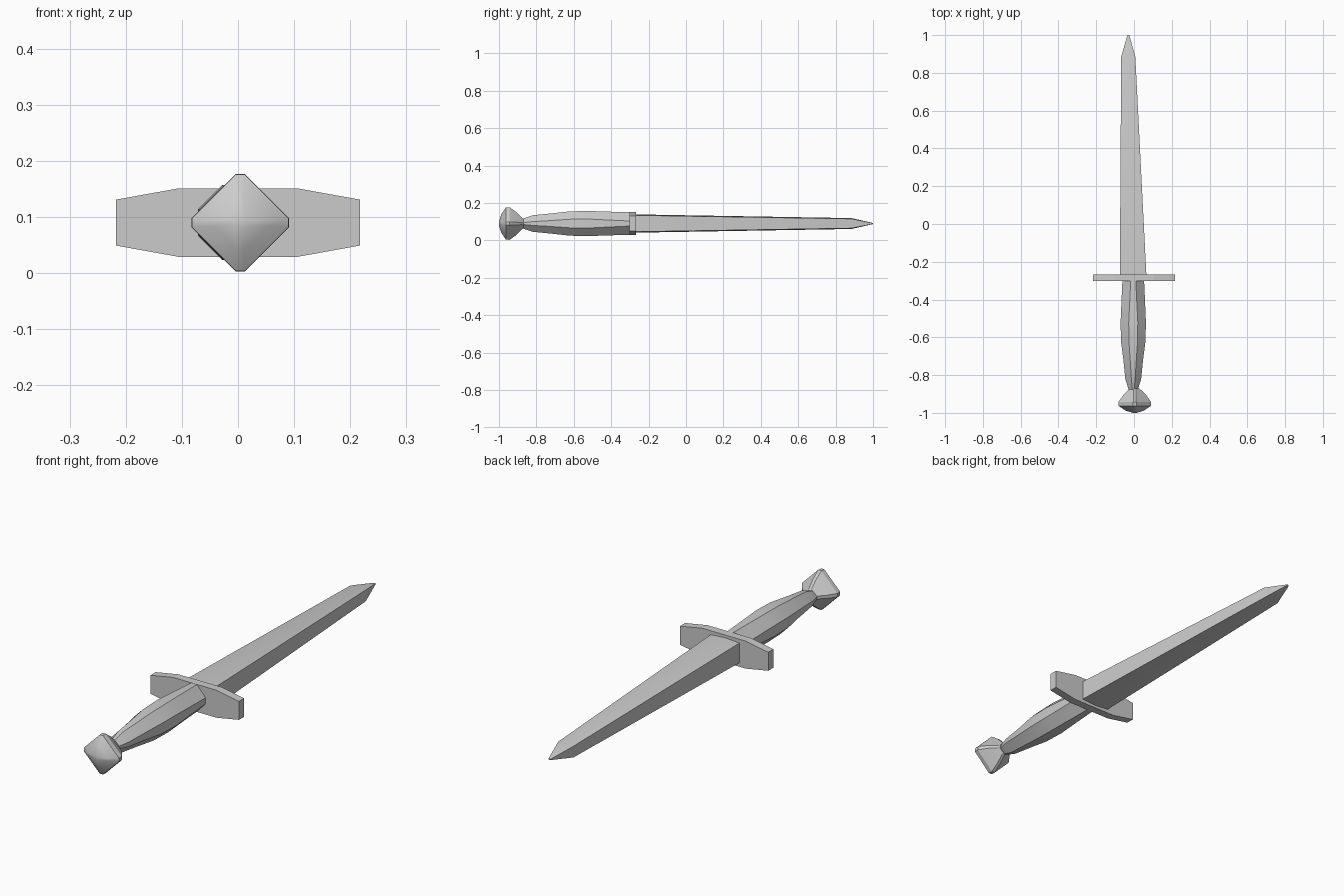
import bpy, bmesh, math

default_cube = bpy.data.objects.get("Cube")
if default_cube:
    bpy.data.objects.remove(default_cube, do_unlink=True)

steel = bpy.data.materials.new("grey steel")
steel.use_nodes = True
colour = (0.6, 0.6, 0.6, 1)
steel.diffuse_color = colour
steel.node_tree.nodes["Principled BSDF"].inputs["Base Color"].default_value = colour

MID_Z = 0.09


def loft(name, rings, angle):
    """Skin a list of (y, [(x, z), ...]) sections, z measured from the axis."""
    bm = bmesh.new()
    loops = [[bm.verts.new((x, y, MID_Z + z)) for x, z in pts] for y, pts in rings]
    count = len(loops[0])
    for a, b in zip(loops, loops[1:]):
        for i in range(count):
            j = (i + 1) % count
            bm.faces.new((a[i], a[j], b[j], b[i]))
    bm.faces.new(loops[0])
    bm.faces.new(loops[-1])
    bmesh.ops.recalc_face_normals(bm, faces=bm.faces)
    mesh = bpy.data.meshes.new(name)
    bm.to_mesh(mesh)
    bm.free()
    obj = bpy.data.objects.new(name, mesh)
    mesh.materials.append(steel)
    bpy.context.collection.objects.link(obj)
    bpy.ops.object.select_all(action="DESELECT")
    obj.select_set(True)
    bpy.context.view_layer.objects.active = obj
    bpy.ops.object.shade_smooth_by_angle(angle=math.radians(angle))
    return obj


def octagon(cx, rx, rz, flat):
    """Diamond with cut corners; flat is half the length of each cut."""
    half = [(rx, -flat), (rx, flat), (flat, rz), (-flat, rz)]
    return [(cx + s * x, s * z) for s in (1, -1) for x, z in half]


def blade_section(left, right, edge, ridge):
    mid = (left + right) / 2
    return [(left, -edge), (mid, -ridge), (right, -edge),
            (right, edge), (mid, ridge), (left, edge)]


# Blade: thick, nearly flat faces, one edge raked towards the point
loft("blade", [
    (-0.28, blade_section(-0.075, 0.066, 0.044, 0.049)),
    (0.885, blade_section(-0.068, 0.007, 0.025, 0.029)),
    (1.0, blade_section(-0.035, -0.025, 0.002, 0.003)),
], 25)

# Crossguard: thin plate tapering at both ends
outline = [(0.217, -0.041), (0.217, 0.041), (0.106, 0.061), (-0.106, 0.061)]
outline += [(-x, -z) for x, z in outline]
loft("crossguard", [(-0.303, outline), (-0.267, outline)], 5)

# Grip: swelling octagonal handle
grip = [(-0.885, 0.022, 0.022, 0.004), (-0.82, 0.042, 0.044, 0.010),
        (-0.72, 0.052, 0.054, 0.016), (-0.62, 0.065, 0.065, 0.023),
        (-0.52, 0.067, 0.067, 0.024), (-0.40, 0.062, 0.063, 0.018),
        (-0.29, 0.057, 0.060, 0.013)]
loft("grip", [(y, octagon(-0.004, rx, rz, f)) for y, rx, rz, f in grip], 25)

# Pommel: rounded diamond nut
pommel = [(-1.0, 0.010, 0.004), (-0.988, 0.048, 0.006), (-0.963, 0.086, 0.008),
          (-0.943, 0.087, 0.008), (-0.905, 0.060, 0.007), (-0.870, 0.024, 0.006)]
loft("pommel", [(y, octagon(0.004, r, r, f)) for y, r, f in pommel], 28)
